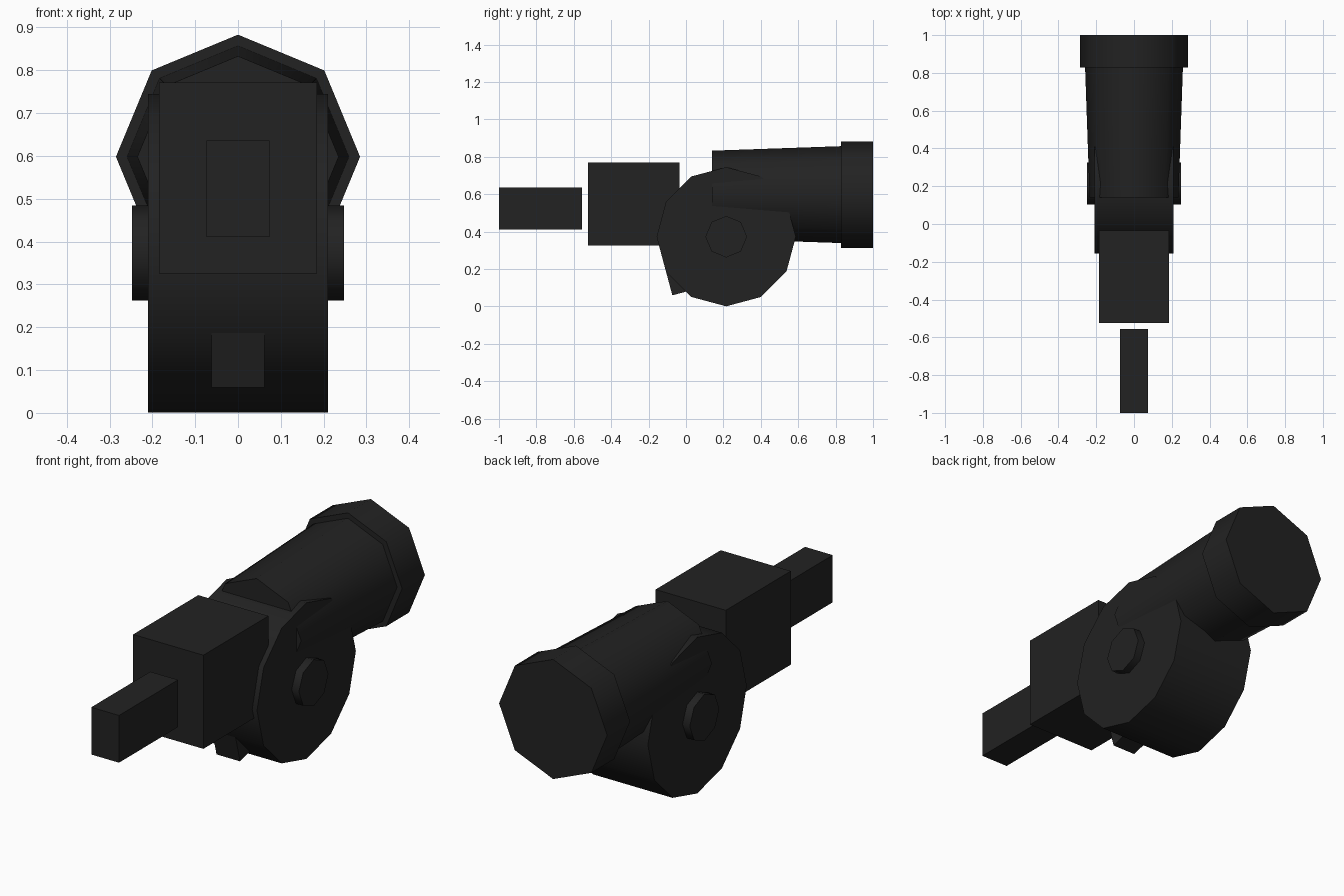
import bpy
import math

if "Cube" in bpy.data.objects:
    bpy.data.objects.remove(bpy.data.objects["Cube"])

black = bpy.data.materials.new("matte black")
black.diffuse_color = (0.016, 0.016, 0.016, 1)
black.use_nodes = True
black.node_tree.nodes["Principled BSDF"].inputs["Base Color"].default_value = black.diffuse_color


def finish(name):
    ob = bpy.context.object
    ob.name = name
    ob.data.materials.append(black)
    return ob


def box(name, center, size, tilt=0):
    bpy.ops.mesh.primitive_cube_add(size=1, location=center)
    ob = finish(name)
    ob.scale = size
    ob.rotation_euler.x = math.radians(tilt)
    return ob


def round_part(name, sides, r1, r2, depth, center, axis):
    # axis 'x' lies across the model, 'y' runs front to back
    rot = (0, math.pi / 2, 0) if axis == 'x' else (-math.pi / 2, 0, 0)
    bpy.ops.mesh.primitive_cone_add(vertices=sides, radius1=r1, radius2=r2,
                                    depth=depth, location=center, rotation=rot)
    ob = finish(name)
    bpy.ops.object.shade_smooth_by_angle(angle=math.radians(50))
    return ob


# Front blocks
box("front_stub", (0, -0.778, 0.523), (0.146, 0.444, 0.225))
box("front_block", (0, -0.28, 0.548), (0.37, 0.49, 0.446))

# Central drum with its axle hub
round_part("drum", 12, 0.372, 0.372, 0.42, (0, 0.215, 0.373), 'x')
round_part("axle_hub", 8, 0.111, 0.111, 0.496, (0, 0.215, 0.373), 'x')

# Tilted catch set into the lower front of the drum
box("drum_catch", (0, -0.008, 0.204), (0.124, 0.2, 0.245), 15)

# Rear barrel, widening toward its end cap
round_part("barrel", 8, 0.235, 0.259, 0.69, (0, 0.485, 0.598), 'y')
round_part("end_cap", 8, 0.285, 0.285, 0.172, (0, 0.914, 0.598), 'y')
